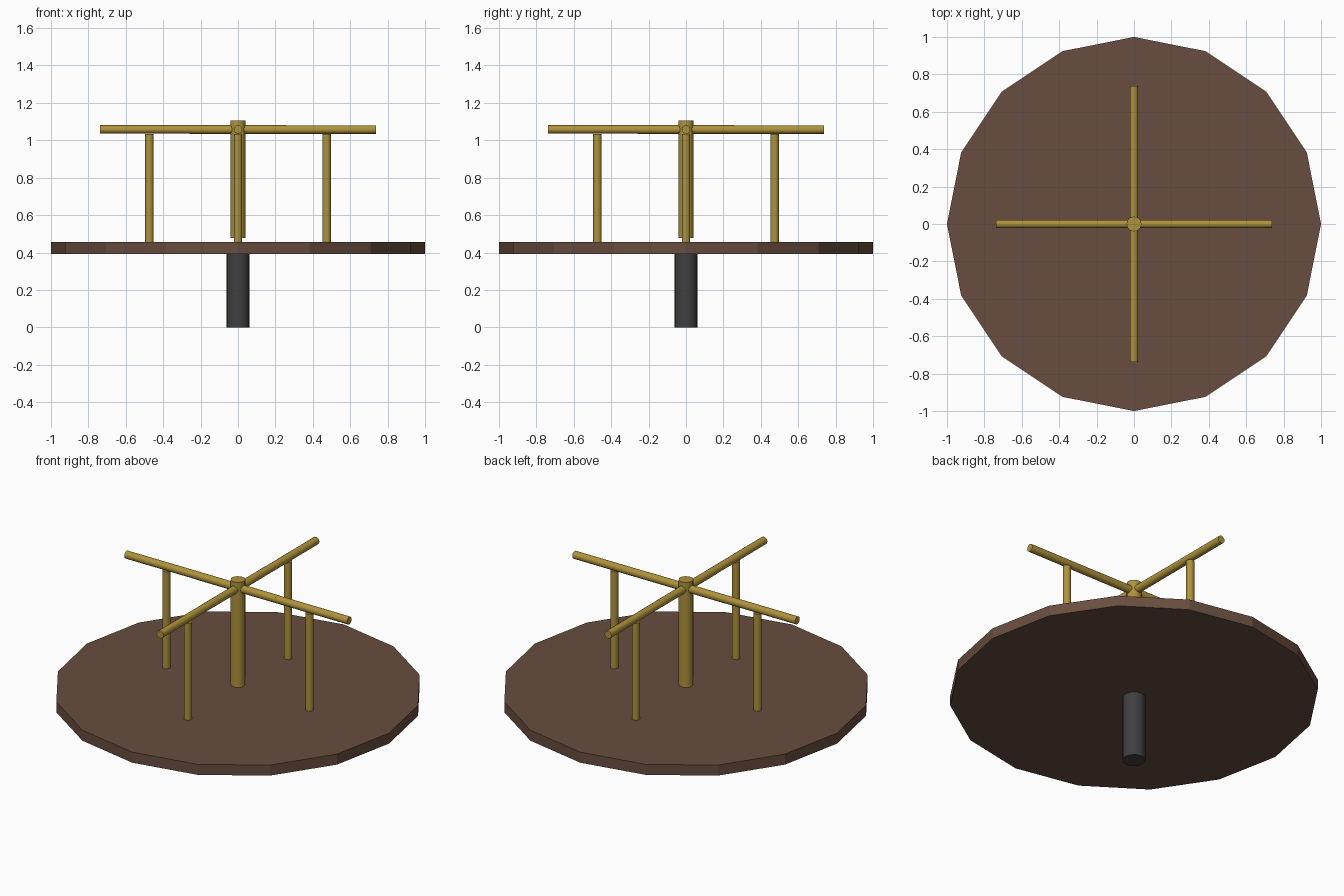
import bpy
import math
from mathutils import Vector

cube = bpy.data.objects.get("Cube")
if cube:
    bpy.data.objects.remove(cube, do_unlink=True)


def make_material(name, color):
    mat = bpy.data.materials.new(name)
    mat.use_nodes = True
    mat.diffuse_color = (*color, 1)
    mat.node_tree.nodes["Principled BSDF"].inputs["Base Color"].default_value = (*color, 1)
    return mat


brown = make_material("brown wood", (0.14, 0.075, 0.05))
gold = make_material("yellow metal", (0.43, 0.29, 0.045))
grey = make_material("dark grey metal", (0.05, 0.05, 0.05))


def rod(name, start, end, radius, mat, sides=16, smooth=True):
    """Closed cylinder between two points."""
    start, end = Vector(start), Vector(end)
    axis = end - start
    bpy.ops.mesh.primitive_cylinder_add(vertices=sides, radius=radius, depth=axis.length,
                                        location=(start + end) / 2)
    obj = bpy.context.object
    obj.name = name
    obj.rotation_euler = axis.to_track_quat('Z', 'Y').to_euler()
    obj.data.materials.append(mat)
    if smooth:
        bpy.ops.object.shade_smooth_by_angle(angle=math.radians(40))
    return obj


# Pedestal and faceted platform
rod("pedestal", (0, 0, 0), (0, 0, 0.4), 0.0625, grey)
rod("platform", (0, 0, 0.392), (0, 0, 0.455), 1.0, brown, smooth=False)

# Central post
rod("center_post", (0, 0, 0.477), (0, 0, 1.107), 0.04, gold)

# Four handle bars, each running past the centre, with a support under each
for i, side in enumerate(("left", "back", "right", "front")):
    d = Vector((round(math.cos(i * math.pi / 2)), round(math.sin(i * math.pi / 2)), 0))
    z = Vector((0, 0, 1.057 + 0.001 * (i // 2)))
    rod(side + "_handle_bar", d * -0.26 + z, d * 0.737 + z, 0.0225, gold)
    foot = d * 0.474
    rod(side + "_support", foot + Vector((0, 0, 0.45)), foot + Vector((0, 0, 1.035)), 0.0225, gold)
